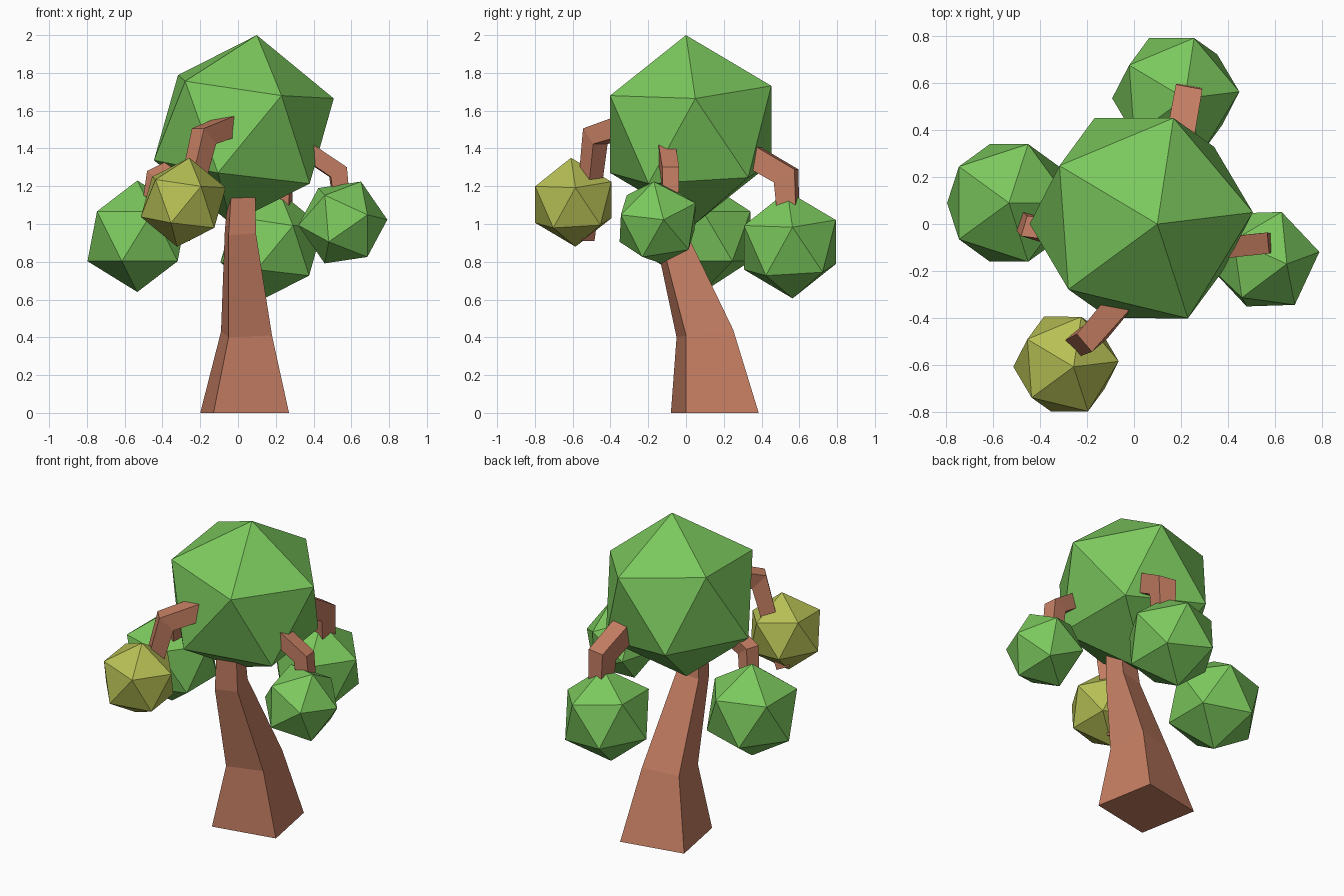
import bpy, bmesh
from mathutils import Vector, Matrix

if "Cube" in bpy.data.objects:
    bpy.data.objects.remove(bpy.data.objects["Cube"])


def material(name, rgb):
    m = bpy.data.materials.new(name)
    m.diffuse_color = (*rgb, 1)
    m.use_nodes = True
    m.node_tree.nodes["Principled BSDF"].inputs["Base Color"].default_value = m.diffuse_color
    return m


BARK = material("bark", (0.56, 0.21, 0.125))
GREEN = material("green_leaves", (0.2, 0.58, 0.11))
YELLOW = material("yellow_leaves", (0.47, 0.52, 0.09))


def finish(bm, name, mat):
    bmesh.ops.recalc_face_normals(bm, faces=bm.faces)
    me = bpy.data.meshes.new(name)
    bm.to_mesh(me)
    bm.free()
    me.materials.append(mat)
    ob = bpy.data.objects.new(name, me)
    bpy.context.collection.objects.link(ob)
    return ob


def foliage(name, center, radius, mat, pole=(0, 0, 1), side=(1, 0, 0)):
    """Icosahedron with one corner along pole and the next one towards side."""
    z = Vector(pole).normalized()
    y = z.cross(Vector(side)).normalized()
    x = y.cross(z)
    rot = Matrix((x, y, z)).transposed().to_4x4()
    bm = bmesh.new()
    bmesh.ops.create_icosphere(bm, subdivisions=1, radius=radius,
                               matrix=Matrix.Translation(center) @ rot)
    finish(bm, name, mat)


def loft(name, rings, mat):
    """Join four-cornered rings into a capped solid."""
    bm = bmesh.new()
    vs = [[bm.verts.new(p) for p in ring] for ring in rings]
    for a, b in zip(vs, vs[1:]):
        for i in range(4):
            j = (i + 1) % 4
            bm.faces.new((a[i], a[j], b[j], b[i]))
    bm.faces.new(vs[0][::-1])
    bm.faces.new(vs[-1])
    finish(bm, name, mat)


def branch(name, points, widths):
    """Square bar swept along a bent path with a mitred elbow."""
    pts = [Vector(p) for p in points]
    d = pts[-1] - pts[0]
    side = Vector((-d.y, d.x, 0)).normalized()
    rings = []
    for i, p in enumerate(pts):
        t_in = (p - pts[max(i - 1, 0)]).normalized()
        t_out = (pts[min(i + 1, len(pts) - 1)] - p).normalized()
        t = (t_in + t_out).normalized()
        h = widths[i] / 2
        miter = 1 / max(t.dot(t_out if t_out.length else t_in), 0.5)
        s, n = side * h, t.cross(side).normalized() * h * miter
        rings.append([p + s + n, p - s + n, p - s - n, p + s - n])
    loft(name, rings, BARK)


# leaning, tapered trunk
loft("trunk", [
    [(-0.13, -0.08, 0), (0.27, 0, 0), (0.20, 0.385, 0), (-0.20, 0.305, 0)],
    [(-0.05, -0.05, 0.40), (0.18, 0, 0.41), (0.14, 0.25, 0.44), (-0.09, 0.20, 0.43)],
    [(-0.05, -0.165, 0.94), (0.095, -0.14, 0.95), (0.075, -0.01, 0.98), (-0.07, -0.03, 0.96)],
    [(-0.03, -0.17, 1.25), (0.09, -0.15, 1.25), (0.07, -0.04, 1.25), (-0.045, -0.06, 1.25)],
], BARK)

# foliage balls, most sharing the crown's tilt
TILT = dict(pole=(0.136, -0.05, 0.989), side=(0.479, 0.025, 0.159))
foliage("crown", (0.031, 0.025, 1.501), 0.504, GREEN, **TILT)
foliage("back_foliage", (0.178, 0.55, 0.89), 0.287, GREEN, **TILT)
foliage("front_foliage", (-0.29, -0.597, 1.115), 0.238, YELLOW, **TILT)
foliage("left_foliage", (-0.533, 0.09, 0.935), 0.295, GREEN)
foliage("right_foliage", (0.555, -0.15, 1.008), 0.238, GREEN,
        pole=(0.406, -0.085, 0.91), side=(0.235, 0.03, 0.02))

# bent branches from crown into each ball
branch("front_branch", [(-0.04, -0.31, 1.52), (-0.18, -0.48, 1.465), (-0.31, -0.54, 0.92)],
       (0.11, 0.10, 0.08))
branch("right_branch", [(0.30, -0.11, 1.43), (0.53, -0.085, 1.275), (0.56, -0.085, 1.0)],
       (0.09, 0.09, 0.08))
branch("back_branch", [(0.18, 0.28, 1.40), (0.225, 0.53, 1.255), (0.23, 0.55, 0.9)],
       (0.12, 0.115, 0.09))
branch("left_branch", [(-0.25, -0.04, 1.34), (-0.43, -0.02, 1.25), (-0.48, 0.03, 0.95)],
       (0.09, 0.09, 0.08))
